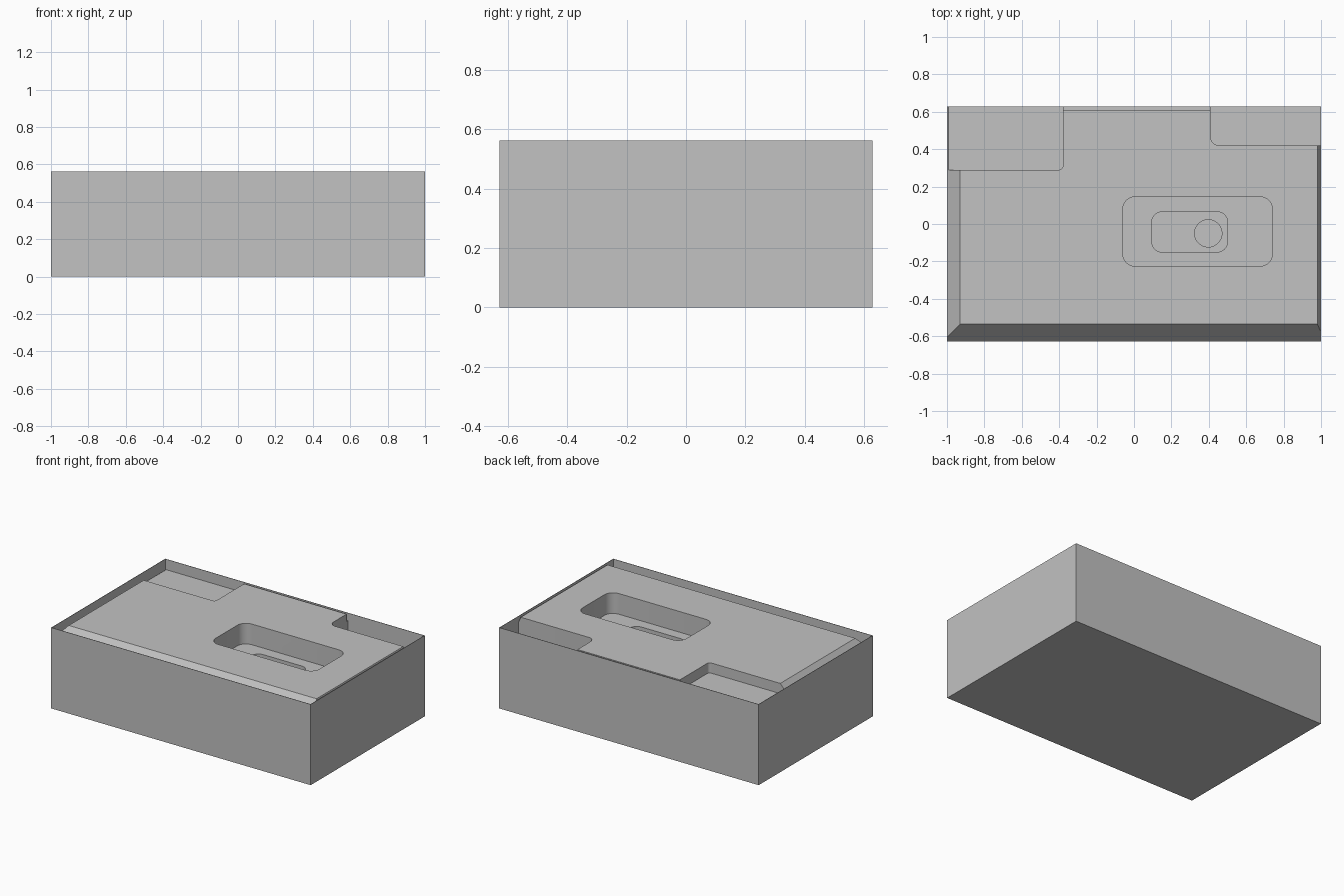
import bpy, bmesh
from math import radians, sin, cos
from mathutils import Vector, Matrix

HALF_X, HALF_Y, RIM = 1.0, 0.628, 0.563
WALL = 0.003
DECK = 0.561

old = bpy.data.objects.get("Cube")
if old:
    bpy.data.objects.remove(old, do_unlink=True)

grey = bpy.data.materials.new("plain_grey")
grey.use_nodes = True
colour = (0.54, 0.54, 0.54, 1)
grey.diffuse_color = colour
grey.node_tree.nodes["Principled BSDF"].inputs["Base Color"].default_value = colour


def make_object(name, bm):
    mesh = bpy.data.meshes.new(name)
    bmesh.ops.recalc_face_normals(bm, faces=bm.faces)
    bm.to_mesh(mesh)
    bm.free()
    obj = bpy.data.objects.new(name, mesh)
    mesh.materials.append(grey)
    bpy.context.collection.objects.link(obj)
    return obj


def box(x0, x1, y0, y1, z0, z1, radius=0):
    """Box between two corners, with optional rounded upright edges."""
    bm = bmesh.new()
    size = Vector((x1 - x0, y1 - y0, z1 - z0))
    centre = Vector((x0 + x1, y0 + y1, z0 + z1)) / 2
    bmesh.ops.create_cube(bm, size=1, matrix=Matrix.Translation(centre) @ Matrix.Diagonal(size.to_4d()))
    if radius:
        upright = [e for e in bm.edges if abs(e.verts[0].co.z - e.verts[1].co.z) > 0.01]
        bmesh.ops.bevel(bm, geom=upright, offset=radius, segments=8, profile=0.5, affect='EDGES')
    return bm


def cut(target, cutter):
    cutter.hide_render = True
    mod = target.modifiers.new("cut", 'BOOLEAN')
    mod.operation, mod.solver, mod.object = 'DIFFERENCE', 'EXACT', cutter
    bpy.context.view_layer.objects.active = target
    bpy.ops.object.modifier_apply(modifier=mod.name)
    bpy.data.objects.remove(cutter, do_unlink=True)


# Thin outer case, open at the top
case = make_object("outer_case", box(-HALF_X, HALF_X, -HALF_Y, HALF_Y, 0, RIM))
cut(case, make_object("case_hollow", box(-HALF_X + WALL, HALF_X - WALL,
                                         -HALF_Y + WALL, HALF_Y - WALL, WALL, 1)))

# Inner block with sloped front, left and right borders
bm = box(-HALF_X + WALL, HALF_X - WALL, -HALF_Y + WALL, HALF_Y - WALL, WALL, DECK)
slopes = [((0, -1), (0, -0.535), 49), ((-1, 0), (-0.93, 0), 49), ((1, 0), (0.98, 0), 68)]
for (nx, ny), (px, py), angle in slopes:
    s, c = sin(radians(angle)), cos(radians(angle))
    res = bmesh.ops.bisect_plane(bm, geom=bm.verts[:] + bm.edges[:] + bm.faces[:],
                                 plane_co=(px, py, DECK), plane_no=(nx * s, ny * s, c),
                                 clear_outer=True)
    rim_edges = [e for e in res["geom_cut"] if isinstance(e, bmesh.types.BMEdge)]
    bmesh.ops.contextual_create(bm, geom=rim_edges)
block = make_object("inner_block", bm)

# Corner notches, back ledge and the stepped pocket
recesses = {
    "back_right_notch": (-1.2, -0.38, 0.29, 0.9, 0.49, 0.8, 0.02),
    "back_left_notch": (0.41, 1.2, 0.42, 0.9, 0.36, 0.8, 0.045),
    "back_ledge": (-0.39, 0.42, 0.61, 0.8, 0.51, 0.8),
    "pocket": (-0.06, 0.74, -0.225, 0.145, 0.417, 0.8, 0.065),
    "inner_pocket": (0.095, 0.5, -0.15, 0.065, 0.32, 0.8, 0.055),
}
for name, dims in recesses.items():
    cut(block, make_object(name, box(*dims)))

# Round hole in the pocket floor
bm = bmesh.new()
bmesh.ops.create_cone(bm, cap_ends=True, segments=40, radius1=0.073, radius2=0.073, depth=0.5,
                      matrix=Matrix.Translation((0.397, -0.05, 0.5)))
cut(block, make_object("round_hole", bm))

bpy.ops.object.select_all(action='DESELECT')
block.select_set(True)
bpy.context.view_layer.objects.active = block
bpy.ops.object.shade_smooth_by_angle(angle=radians(30))
